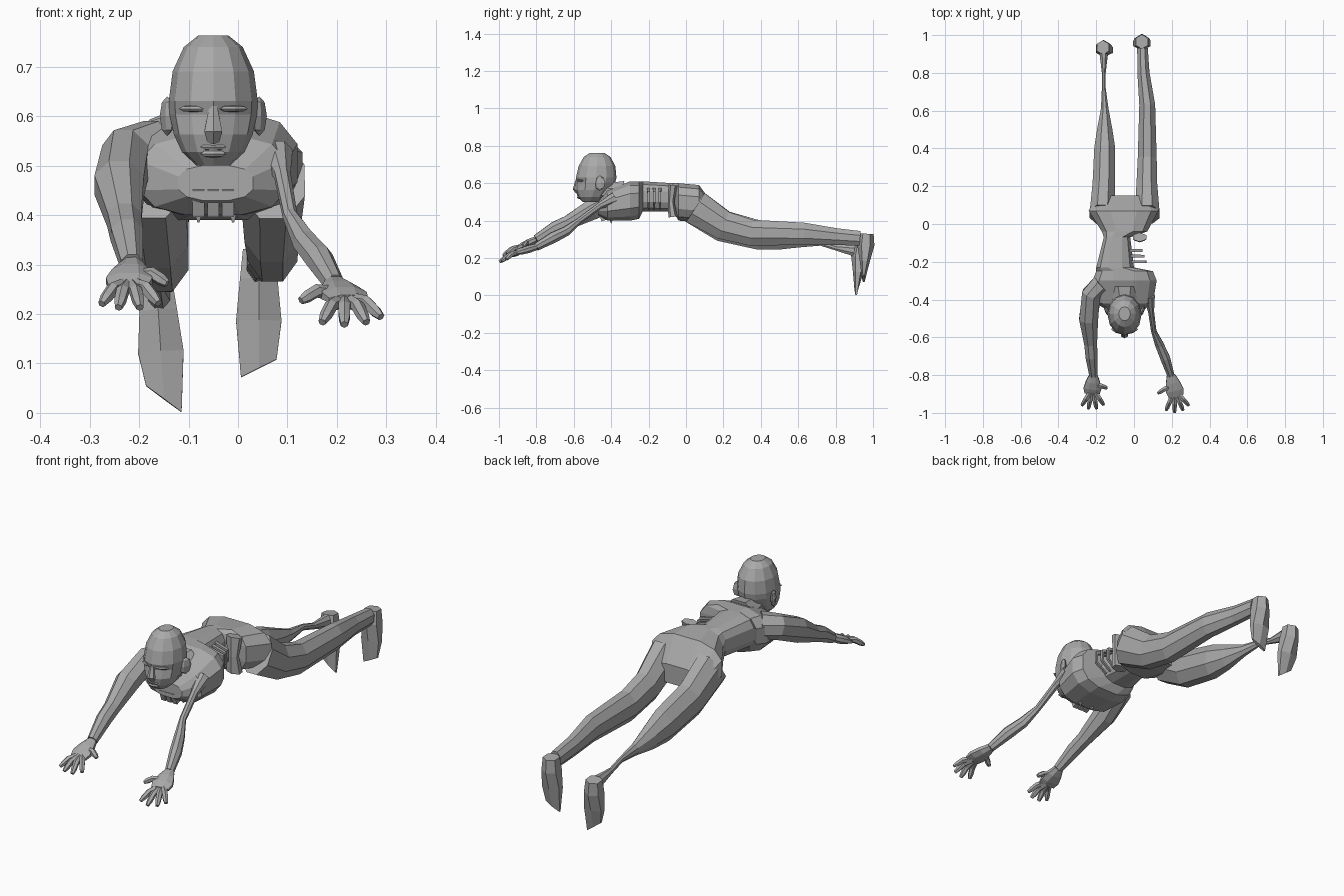
import bpy
import bmesh
import math
from mathutils import Matrix, Vector

default = bpy.data.objects.get("Cube")
if default:
    bpy.data.objects.remove(default)

GREY = (0.4, 0.4, 0.4, 1)
skin = bpy.data.materials.new("grey skin")
skin.use_nodes = True
skin.diffuse_color = GREY
skin.node_tree.nodes["Principled BSDF"].inputs["Base Color"].default_value = GREY

UP, BACK, FRONT = Vector((0, 0, 1)), Vector((0, 1, 0)), Vector((0, -1, 0))


def finish(name, bm):
    bmesh.ops.recalc_face_normals(bm, faces=bm.faces)
    mesh = bpy.data.meshes.new(name)
    bm.to_mesh(mesh)
    bm.free()
    mesh.materials.append(skin)
    obj = bpy.data.objects.new(name, mesh)
    bpy.context.collection.objects.link(obj)


def boxy(value, power):
    return math.copysign(abs(value) ** power, value)


def loft(name, sections, sides=8, ref=UP, axis=None, turn=0.5, power=1.0, tweak=None):
    """Skin rings of (centre, half width, half height) into a closed tube."""
    bm = bmesh.new()
    last = len(sections) - 1
    grow = 1 / math.cos(math.tau * turn / sides) ** power
    rings = []
    for i, (centre, width, height) in enumerate(sections):
        ahead, behind = sections[min(i + 1, last)][0], sections[max(i - 1, 0)][0]
        along = axis or (ahead - behind).normalized()
        side = along.cross(ref).normalized()
        up = side.cross(along)
        ring = []
        for k in range(sides):
            angle = math.tau * (k + turn) / sides
            point = centre + grow * (side * boxy(math.cos(angle), power) * width
                                     + up * boxy(math.sin(angle), power) * height)
            if tweak:
                tweak(point, i, k)
            ring.append(bm.verts.new(point))
        rings.append(ring)
    for a, b in zip(rings, rings[1:]):
        for k in range(sides):
            bm.faces.new((a[k - 1], a[k], b[k], b[k - 1]))
    bm.faces.new(rings[0])
    bm.faces.new(rings[-1])
    finish(name, bm)


def limb(name, joints, tall=1.0, **options):
    """Tube through joints given as (x, y, z, radius)."""
    loft(name, [(Vector(joint[:3]), joint[3], joint[3] * tall) for joint in joints],
         **options)


def lump(name, centre, size, tilt=0.0):
    """Low-poly ellipsoid, tilted about the vertical."""
    bm = bmesh.new()
    matrix = (Matrix.Translation(centre) @ Matrix.Rotation(tilt, 4, UP)
              @ Matrix.Diagonal((*size, 1)))
    bmesh.ops.create_uvsphere(bm, u_segments=6, v_segments=4, radius=1, matrix=matrix)
    finish(name, bm)


def span(y, left, right, low, high):
    """Torso section at depth y from its extents."""
    centre = Vector(((left + right) / 2, y, (low + high) / 2))
    return centre, (right - left) / 2, (high - low) / 2


# Torso, with the waist torn open on the left flank
loft("torso", [
    span(-.47, -.12, .03, .43, .5),
    span(-.42, -.2, .1, .4, .56),
    span(-.3, -.22, .12, .4, .61),
    span(-.25, -.2, .1, .41, .61),
    span(-.23, -.2, 0, .45, .61),
    span(-.07, -.16, -.02, .45, .6),
    span(-.04, -.17, .07, .4, .6),
    span(.07, -.24, .13, .39, .59),
    span(.15, -.2, .09, .39, .48)], sides=12, axis=BACK, power=.75)

# Broken ribs and a pelvis shard inside the tear
for i in range(3):
    y = -.2 + .03 * i
    reach = .06 - .01 * i
    limb(f"rib_{i + 1}", [(-.03, y, .57, .008), (reach, y, .55, .007),
                          (reach, y, .5, .006), (0, y, .46, .004)], sides=4, ref=BACK)
limb("pelvis_shard", [(.03, -.07, .59, .035), (.03, -.08, .5, .025), (.03, -.07, .42, .035)],
     tall=0.6, sides=6, ref=BACK)

# Strips and spikes of bone at the breast
for i in range(3):
    x = -.08 + .03 * i
    limb(f"breastbone_strip_{i + 1}", [(x, -.46, .455, .012), (x, -.44, .4, .012)],
         sides=4, ref=BACK)
for x in (-.08, -.01):
    limb("chest_spike", [(x, -.4, .42, .012), (x, -.4, .385, .002)], sides=4, ref=BACK)

# Neck
limb("neck", [(-.05, -.34, .54, .08), (-.05, -.41, .55, .06), (-.05, -.48, .56, .05)],
     tall=0.9)

# Head: level rings from chin to crown, with hollow eye sockets
MIDLINE = -.05
CHIN, CROWN = .495, .767


def head_ring(t):
    swell = math.sin(math.pi * t) ** 0.35
    jaw_shift = .04 * (1 - t) ** 3
    centre = Vector((MIDLINE, -.475 - jaw_shift, CHIN + (CROWN - CHIN) * t))
    return centre, .09 * swell, .108 * swell


def press_sockets(point, ring, k):
    if ring == 3 and k in (2, 4):
        point.y += .02


loft("head", [head_ring(t) for t in (.02, .12, .25, .4, .5, .72, .9, .985)],
     sides=12, ref=FRONT, axis=UP, turn=0, tweak=press_sockets)
limb("nose", [(MIDLINE, -.58, .62, .008), (MIDLINE, -.585, .57, .018),
              (MIDLINE, -.575, .55, .012)], sides=6, ref=FRONT)
for name, z in (("upper_lip", .538), ("lower_lip", .524)):
    lump(name, (MIDLINE, -.57, z), (.03, .014, .008))
for label, s in (("left", 1), ("right", -1)):
    lump(label + "_brow", (MIDLINE + .04 * s, -.566, .615), (.035, .012, .007), .4 * s)
    lump(label + "_ear", (MIDLINE + .093 * s, -.46, .6), (.012, .03, .04), -.4 * s)

# Arms: fleshy on the right, wasted on the left
LEFT_WRIST, RIGHT_WRIST = Vector((.195, -.8, .26)), Vector((-.215, -.8, .3))
limb("right_arm", [(-.17, -.32, .53, .055), (-.225, -.37, .52, .05), (-.24, -.5, .46, .05),
                   (-.23, -.63, .39, .034), (-.225, -.7, .36, .032), (*RIGHT_WRIST, .022)],
     tall=1.1)
limb("left_arm", [(.08, -.38, .52, .03), (.09, -.46, .48, .016), (.105, -.57, .4, .014),
                  (.135, -.64, .345, .023), (.165, -.71, .31, .026), (*LEFT_WRIST, .019)],
     tall=1.1)


# Hands: flat palm, then bent fingers fanned around it
def hand(label, wrist, palm, outward, turn, length):
    palm = Vector(palm)
    knuckles = wrist.lerp(palm, 1.4)
    loft(label + "_palm", [(wrist, .022, .017), (wrist.lerp(palm, .5), .037, .02),
                           (palm, .047, .018), (knuckles, .04, .011)])
    fan = {"thumb": -1.4, "index": -.4, "middle": 0, "ring": .4, "little": .75}
    for finger, angle in fan.items():
        angle += turn
        reach = length * math.cos(angle / 2)
        tip = palm + reach * Vector((outward * math.sin(angle), -math.cos(angle), 0))
        tip.z -= length * max(math.cos(angle), .1) / 2
        root = wrist.lerp(palm, .6 if finger == "thumb" else 1)
        bend = root.lerp(tip, .6) + UP * .012
        limb(f"{label}_{finger}_finger", [
            (*root.lerp(tip, .2), .013), (*bend, .012),
            (*bend.lerp(tip, .6), .011), (*tip, .007)], sides=6)


hand("left", LEFT_WRIST, (.215, -.88, .237), 1, 0, .117)
hand("right", RIGHT_WRIST, (-.22, -.87, .267), -1, -.2, .11)

# Legs: the right shin is stripped to the bone
limb("left_leg", [(.07, .05, .47, .065), (.068, .2, .375, .055), (.07, .35, .335, .05),
                  (.07, .63, .33, .042), (.05, .8, .315, .032), (.045, .93, .305, .028)],
     tall=1.4)
limb("right_leg", [(-.17, .05, .47, .065), (-.16, .2, .37, .06), (-.155, .4, .32, .055),
                   (-.155, .5, .3, .04), (-.155, .61, .285, .02), (-.16, .72, .28, .01),
                   (-.16, .8, .255, .01), (-.16, .9, .24, .022)], tall=1.4)


# Feet hang from heel to flattened toe, the toe edge slanted across
def foot(label, heel, toe, slant):
    heel, toe = Vector(heel), Vector(toe)

    def slant_toe(point, ring, k):
        if ring == 3:
            point.z += slant * (point.x - toe.x)

    loft(label + "_foot", [
        (heel, .032, .033), (heel.lerp(toe, .25), .038, .04),
        (heel.lerp(toe, .6), .046, .024), (toe, .036, .008)],
        sides=6, ref=BACK, tweak=slant_toe)


foot("left", (.042, .965, .33), (.042, .95, .09), .5)
foot("right", (-.165, .935, .265), (-.15, .91, .028), -.8)
